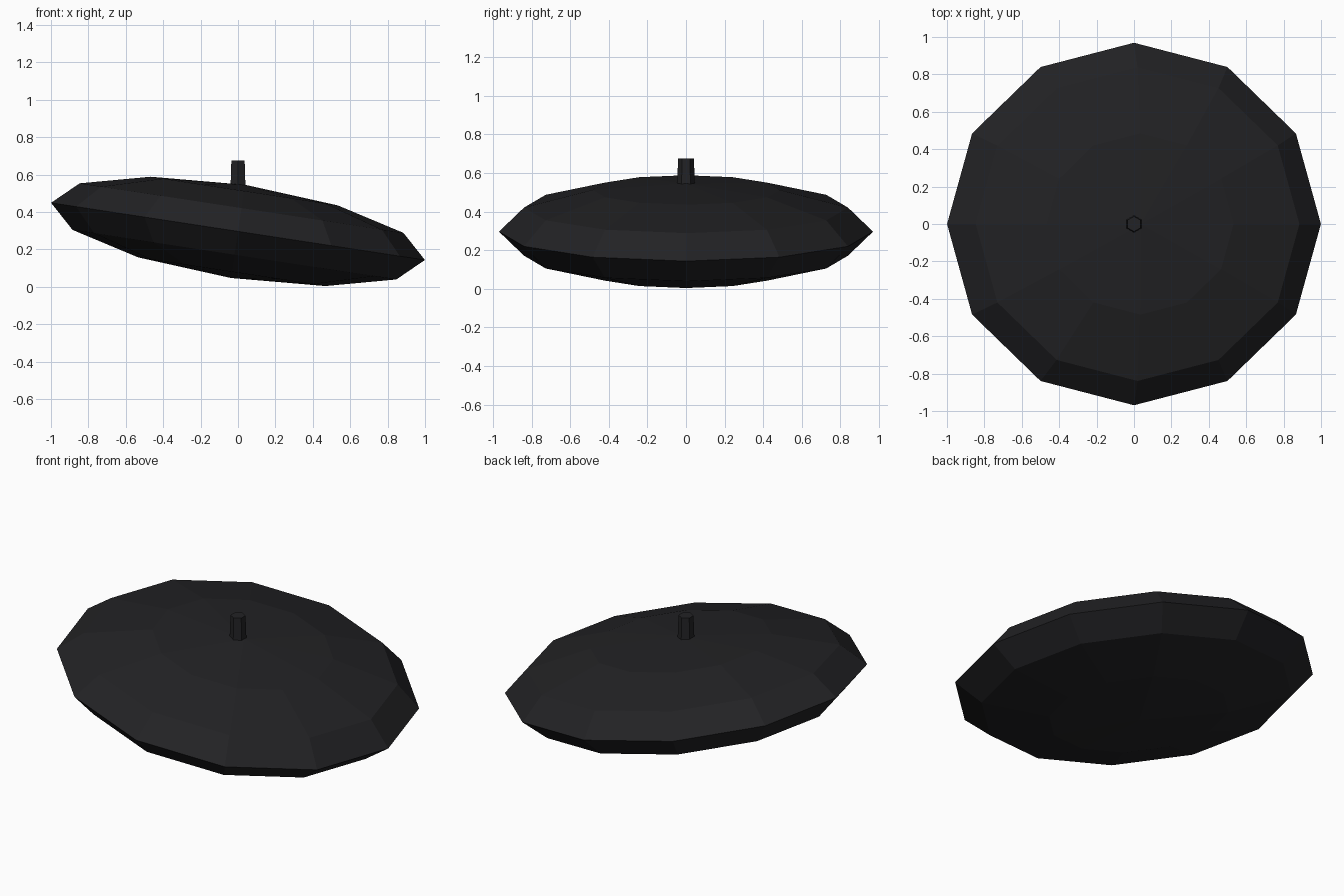
import bpy, math
from math import radians

if "Cube" in bpy.data.objects:
    bpy.data.objects.remove(bpy.data.objects["Cube"])

def finish(obj, name, color):
    obj.name = name
    mat = bpy.data.materials.new(name + "_material")
    mat.diffuse_color = color
    mat.use_nodes = True
    mat.node_tree.nodes["Principled BSDF"].inputs["Base Color"].default_value = mat.diffuse_color
    obj.data.materials.append(mat)
    for p in obj.data.polygons:
        p.use_smooth = False

black = (0.016, 0.016, 0.018, 1)

# flattened low-poly disc body, tilted down toward +x
bpy.ops.mesh.primitive_uv_sphere_add(segments=12, ring_count=6, radius=1,
                                     location=(0, 0, 0.296),
                                     rotation=(0, radians(8.7), 0))
body = bpy.context.object
body.scale = (1.011, 0.969, 0.252)
finish(body, "disc_body", black)

# short upright hexagonal stem, corners along y
bottom, top = 0.535, 0.676
bpy.ops.mesh.primitive_cone_add(vertices=6, radius1=0.046, radius2=0.041,
                                depth=top - bottom,
                                location=(0, 0, (top + bottom) / 2))
finish(bpy.context.object, "stem", black)
